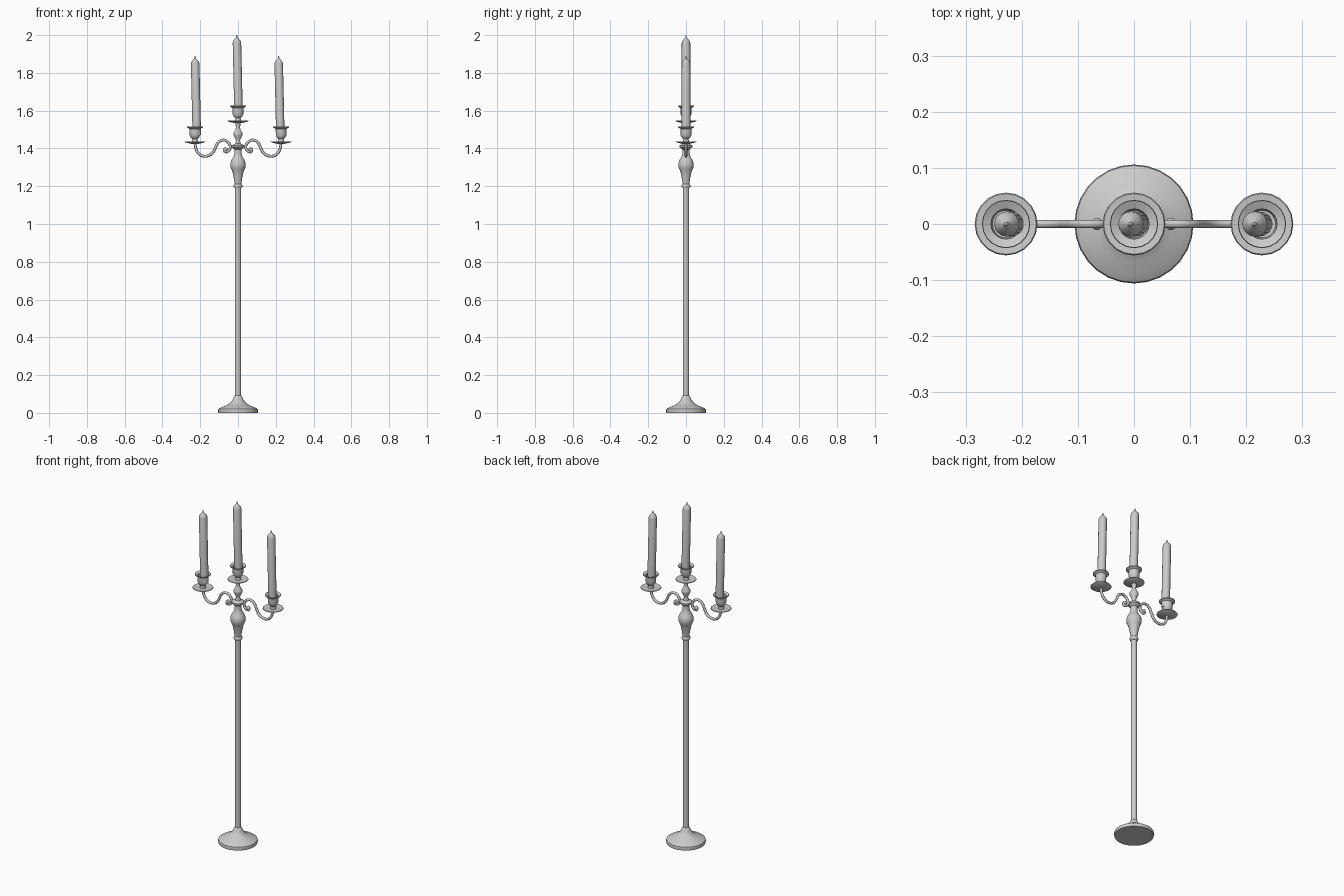
import bpy, bmesh, math
from mathutils import Vector, Matrix

if "Cube" in bpy.data.objects:
    bpy.data.objects.remove(bpy.data.objects["Cube"])


def finish(obj, angle=40):
    bpy.ops.object.select_all(action='DESELECT')
    obj.select_set(True)
    bpy.context.view_layer.objects.active = obj
    bpy.ops.object.shade_smooth_by_angle(angle=math.radians(angle))


def lathe(name, profile, loc=(0, 0, 0), sides=20, lean=0.0):
    """Revolve (radius, height) points around z; lean shifts x per unit of height."""
    bm = bmesh.new()
    rings = []
    for r, z in profile:
        if r == 0:
            rings.append([bm.verts.new((lean * z, 0, z))])
        else:
            rings.append([bm.verts.new((r * math.cos(2 * math.pi * i / sides) + lean * z,
                                        r * math.sin(2 * math.pi * i / sides), z))
                          for i in range(sides)])
    for a, b in zip(rings, rings[1:]):
        for i in range(sides):
            j = (i + 1) % sides
            if len(a) == 1:
                bm.faces.new((a[0], b[j], b[i]))
            elif len(b) == 1:
                bm.faces.new((a[i], a[j], b[0]))
            else:
                bm.faces.new((a[i], a[j], b[j], b[i]))
    bmesh.ops.recalc_face_normals(bm, faces=bm.faces)
    me = bpy.data.meshes.new(name)
    bm.to_mesh(me)
    bm.free()
    obj = bpy.data.objects.new(name, me)
    obj.location = loc
    bpy.context.collection.objects.link(obj)
    finish(obj)
    return obj


# Round foot
lathe("foot", [(0, 0), (0.104, 0), (0.106, 0.012), (0.104, 0.02), (0.09, 0.029),
               (0.068, 0.037), (0.05, 0.047), (0.035, 0.06), (0.026, 0.075),
               (0.021, 0.088), (0.016, 0.093), (0, 0.093)], sides=28)

# Long pole
lathe("pole", [(0, 0.08), (0.0165, 0.08), (0.0165, 1.2), (0, 1.2)], sides=16)

# Turned upper stem: collar, vase, arm hub, knop and neck
lathe("turned_stem", [(0, 1.19), (0.018, 1.19), (0.023, 1.197), (0.023, 1.206),
                      (0.018, 1.213), (0.021, 1.235), (0.028, 1.27), (0.034, 1.288),
                      (0.041, 1.303), (0.041, 1.322), (0.034, 1.34), (0.024, 1.355),
                      (0.018, 1.375), (0.019, 1.395), (0.034, 1.407), (0.034, 1.416),
                      (0.015, 1.425), (0.011, 1.44), (0.014, 1.453), (0.024, 1.47),
                      (0.024, 1.482), (0.014, 1.497), (0.010, 1.512), (0.014, 1.528),
                      (0.014, 1.54), (0, 1.54)])

# Scrolled arm, right side then mirrored to the left
path = [(0.062, 1.402), (0.072, 1.394), (0.067, 1.382), (0.052, 1.386), (0.041, 1.403),
        (0.047, 1.426), (0.066, 1.442), (0.087, 1.443), (0.107, 1.429), (0.12, 1.403),
        (0.136, 1.375), (0.16, 1.361), (0.186, 1.36), (0.208, 1.373), (0.222, 1.396),
        (0.228, 1.43)]
for side, s in (("right", 1), ("left", -1)):
    cu = bpy.data.curves.new(side + "_arm", 'CURVE')
    cu.dimensions = '3D'
    cu.bevel_depth = 0.0075
    cu.bevel_resolution = 2
    cu.use_fill_caps = True
    sp = cu.splines.new('BEZIER')
    sp.resolution_u = 3
    sp.bezier_points.add(len(path) - 1)
    for p, (x, z) in zip(sp.bezier_points, path):
        p.co = (s * x, 0, z)
        p.handle_left_type = p.handle_right_type = 'AUTO'
    bpy.context.collection.objects.link(bpy.data.objects.new(side + "_arm", cu))
    # Bead at the end of the scroll
    lathe(side + "_scroll_bead",
          [(0.011 * math.sin(math.pi * k / 6) if 0 < k < 6 else 0, -0.011 * math.cos(math.pi * k / 6))
           for k in range(7)], (s * 0.066, 0, 1.394), 12)

# Drip plate, hollow cup and slightly leaning candle for each light
plate = [(0, -0.008), (0.018, -0.008), (0.05, 0.0), (0.056, 0.003), (0.054, 0.006),
         (0.03, 0.003), (0, 0.003)]
cup = [(0, 0.0), (0.016, 0.0), (0.014, 0.018), (0.022, 0.026), (0.028, 0.038),
       (0.028, 0.055), (0.03, 0.072), (0.043, 0.080), (0.042, 0.085), (0.027, 0.078),
       (0.0245, 0.045), (0, 0.04)]
candle = [(0, 0.04), (0.0225, 0.04), (0.0225, 0.417), (0.02, 0.427), (0.009, 0.44),
          (0.004, 0.446), (0.003, 0.456), (0, 0.458)]
for side, x, z in (("left", -0.228, 1.432), ("centre", 0, 1.542), ("right", 0.228, 1.432)):
    lathe(side + "_drip_plate", plate, (x, 0, z))
    lathe(side + "_candle_cup", cup, (x, 0, z))
    lathe(side + "_candle", candle, (x * 0.97 + 0.004, 0, z), 16, -0.023)
